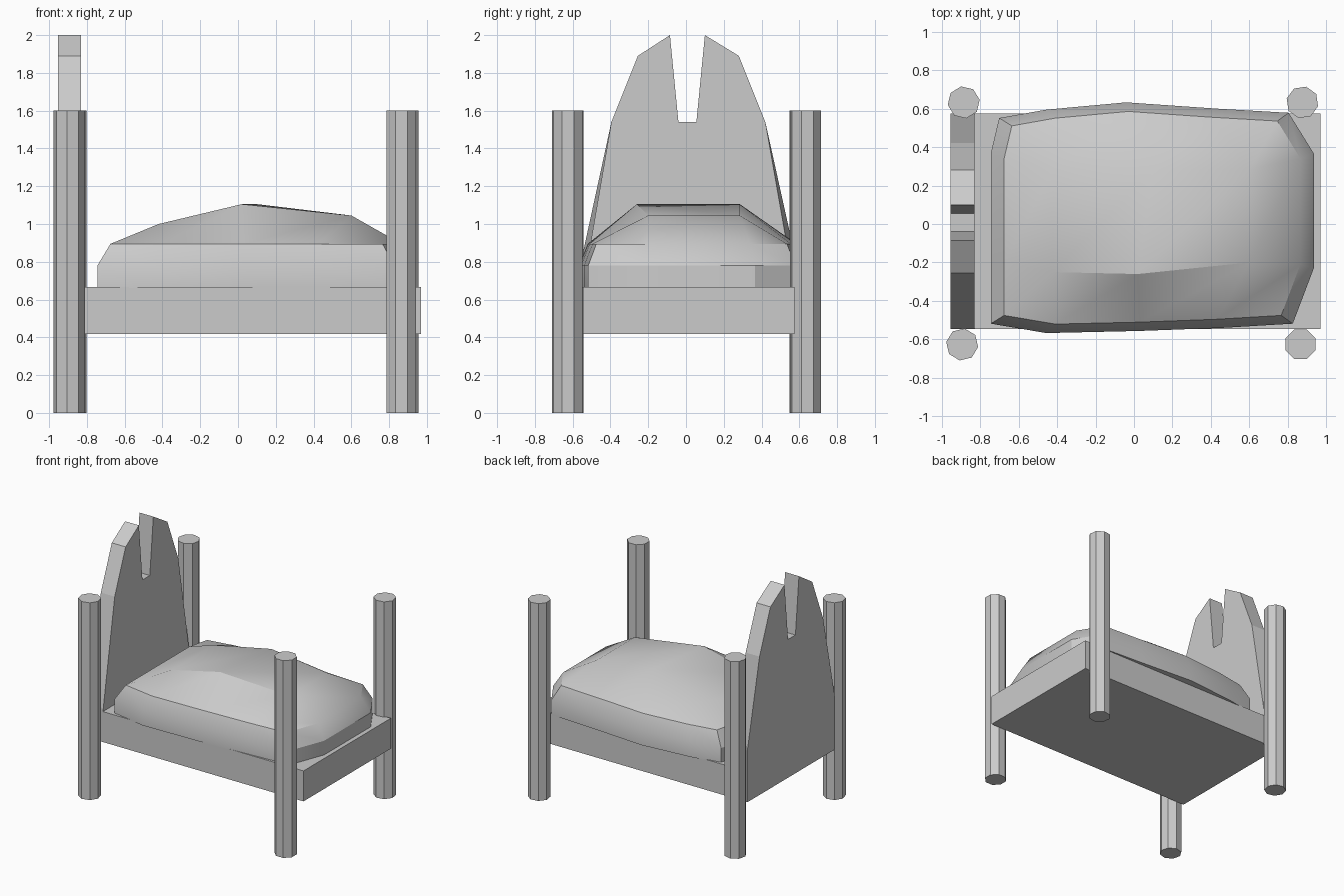
import bpy, math

if "Cube" in bpy.data.objects:
    bpy.data.objects.remove(bpy.data.objects["Cube"])

def make_mesh(name, verts, faces, smooth=None):
    me = bpy.data.meshes.new(name)
    me.from_pydata(verts, [], faces)
    me.validate()
    ob = bpy.data.objects.new(name, me)
    bpy.context.collection.objects.link(ob)
    bpy.ops.object.select_all(action='DESELECT')
    ob.select_set(True)
    bpy.context.view_layer.objects.active = ob
    bpy.ops.object.mode_set(mode='EDIT')
    bpy.ops.mesh.select_all(action='SELECT')
    bpy.ops.mesh.normals_make_consistent(inside=False)
    bpy.ops.object.mode_set(mode='OBJECT')
    if smooth:
        bpy.ops.object.shade_smooth_by_angle(angle=math.radians(smooth))
    return ob

# Four octagonal corner posts
for name, x, y, rot in [("head_post_front", -0.893, -0.626, -9),
                        ("head_post_back", -0.885, 0.632, 9),
                        ("foot_post_front", 0.865, -0.625, 22.5),
                        ("foot_post_back", 0.875, 0.632, -14)]:
    bpy.ops.mesh.primitive_cylinder_add(vertices=8, radius=0.084, depth=1.6,
                                        location=(x, y, 0.8),
                                        rotation=(0, 0, math.radians(rot)))
    bpy.context.object.name = name

# Slab bed frame
bpy.ops.mesh.primitive_cube_add(size=1, location=(0.008, 0.014, 0.542))
frame = bpy.context.object
frame.name = "bed_frame"
frame.scale = (1.924, 1.12, 0.247)

# Headboard with a notch in its top; its shoulders sit lower on the inner face
upper = [(0.42, 1.54), (0.28, 1.89), (0.10, 2.0), (0.055, 1.54),
         (-0.04, 1.54), (-0.085, 2.0), (-0.255, 1.89), (-0.395, 1.54)]
def board_loop(x, shoulder):
    pts = [(-0.545, 0.42), (0.573, 0.42), (0.573, shoulder)] + upper + [(-0.545, shoulder)]
    return [(x, y, z) for y, z in pts]
verts = board_loop(-0.954, 0.85) + board_loop(-0.83, 0.67)
n = len(verts) // 2
# Each face is split into left half, bridge under the notch, and right half
parts = [(1, 2, 3, 4, 5, 6), (0, 1, 6, 7), (0, 7, 8, 9, 10, 11)]
faces = [tuple(i + k for i in p) for k in (0, n) for p in parts]
faces += [(i, (i + 1) % n, (i + 1) % n + n, i + n) for i in range(n)]
make_mesh("headboard", verts, faces)

# Lumpy mattress: 5 x 4 domed top, bevelled rim, straight sides
R = 0.895
cols = [
    [(-.675, -.475, R), (-.675, -.20, R), (-.675, .34, R), (-.635, .51, R)],
    [(-.41, -.52, R), (-.42, -.25, 1.0), (-.42, .28, 1.0), (-.41, .55, R)],
    [(.03, -.51, R), (.02, -.26, 1.105), (.10, .285, 1.105), (-.03, .585, R)],
    [(.43, -.495, R), (.60, -.20, 1.045), (.60, .285, 1.045), (.40, .555, R)],
    [(.765, -.475, R), (.865, -.21, R), (.865, .34, R), (.745, .535, R)],
]
verts = [v for c in cols for v in c]
faces = [(4*i + j, 4*i + j + 4, 4*i + j + 5, 4*i + j + 1)
         for i in range(4) for j in range(3)]
rim = [0, 4, 8, 12, 16, 17, 18, 19, 15, 11, 7, 3, 2, 1]
m = len(rim)
prev = rim
for z in (0.78, 0.66):
    start = len(verts)
    for i in rim:
        x, y, _ = verts[i]
        verts.append((0.095 + (x - 0.095) * 1.09, 0.03 + (y - 0.03) * 1.085, z))
    ring = list(range(start, start + m))
    faces += [(prev[k], prev[(k+1) % m], ring[(k+1) % m], ring[k]) for k in range(m)]
    prev = ring
faces.append(tuple(prev))
make_mesh("mattress", verts, faces, smooth=30)
